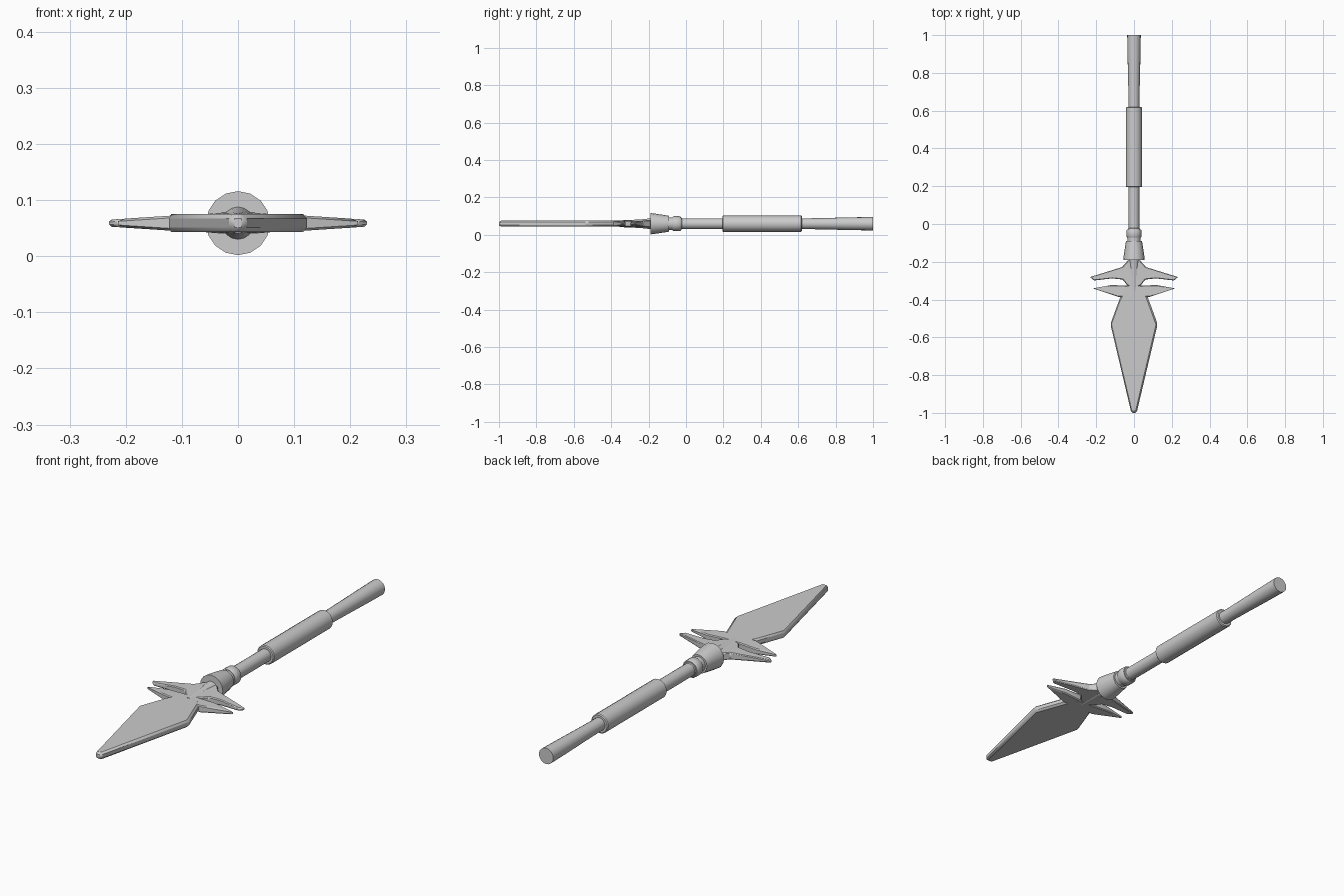
import bpy, bmesh
from math import cos, sin, pi

if "Cube" in bpy.data.objects:
    bpy.data.objects.remove(bpy.data.objects["Cube"])

ZC = 0.059  # height of the spear's long axis


def finish(name, bm, angle=0.6):
    bmesh.ops.recalc_face_normals(bm, faces=bm.faces)
    me = bpy.data.meshes.new(name)
    bm.to_mesh(me)
    bm.free()
    ob = bpy.data.objects.new(name, me)
    bpy.context.collection.objects.link(ob)
    bpy.ops.object.select_all(action='DESELECT')
    ob.select_set(True)
    bpy.context.view_layer.objects.active = ob
    bpy.ops.object.shade_smooth_by_angle(angle=angle)
    return ob


def lathe(name, profile, sides=16):
    """Turn (y, radius) pairs around the long axis, capped at both ends."""
    bm = bmesh.new()
    rings = [[bm.verts.new((r * cos(2 * pi * i / sides), y, ZC + r * sin(2 * pi * i / sides)))
              for i in range(sides)] for y, r in profile]
    for a, b in zip(rings, rings[1:]):
        for i in range(sides):
            j = (i + 1) % sides
            bm.faces.new((a[i], a[j], b[j], b[i]))
    bm.faces.new(rings[0])
    bm.faces.new(rings[-1])
    return finish(name, bm)


def plate(name, outline, bevel):
    """Flat slab from (x, y, half thickness) points, with chamfered rims."""
    bm = bmesh.new()
    top = [bm.verts.new((x, y, ZC + h)) for x, y, h in outline]
    bot = [bm.verts.new((x, y, ZC - h)) for x, y, h in outline]
    n = len(outline)
    for i in range(n):
        j = (i + 1) % n
        bm.faces.new((top[i], top[j], bot[j], bot[i]))
    caps = [bm.faces.new(top), bm.faces.new(bot)]
    bmesh.ops.triangulate(bm, faces=caps)
    ob = finish(name, bm, 0.3)
    mod = ob.modifiers.new("rim", 'BEVEL')
    mod.width = bevel
    mod.segments = 1
    mod.limit_method = 'ANGLE'
    return ob


# Handle: shaft with flared butt, grip sleeve, collar and socket
lathe("shaft", [(-0.10, 0.029), (0.66, 0.029), (0.76, 0.031), (0.88, 0.034), (1.0, 0.036)])
lathe("grip", [(0.195, 0.039), (0.199, 0.043), (0.616, 0.043), (0.62, 0.039)])
lathe("collar", [(-0.072, 0.036), (-0.066, 0.040), (-0.034, 0.040), (-0.028, 0.036)])
lathe("neck", [(-0.095, 0.034), (-0.06, 0.034), (-0.025, 0.032), (-0.02, 0.028)])
lathe("socket", [(-0.19, 0.057), (-0.165, 0.054), (-0.10, 0.044), (-0.09, 0.042)])
lathe("tang", [(-0.355, 0.018), (-0.30, 0.020), (-0.24, 0.023), (-0.18, 0.030)])

# Blade: long leaf with a blunt tip
T = 0.016
half = [(0.014, -1.0), (0.125, -0.53), (0.073, -0.388), (0.04, -0.325)]
plate("blade", [(x, y, T) for x, y in half] + [(-x, y, T) for x, y in reversed(half)], 0.008)

# Barbs at the root of the blade, then swept guard wings, on both sides
barb = [(0.0, -0.385, T), (0.08, -0.387, T), (0.218, -0.341, 0.007),
        (0.12, -0.323, 0.013), (0.04, -0.326, T), (0.0, -0.33, T)]
wing = [(0.0, -0.19, 0.019), (0.03, -0.19, 0.019), (0.063, -0.228, 0.016), (0.233, -0.281, 0.006),
        (0.213, -0.299, 0.007), (0.115, -0.288, 0.013), (0.06, -0.294, 0.015),
        (0.036, -0.325, 0.016), (0.0, -0.34, 0.016)]
for side, s in (("right", 1), ("left", -1)):
    plate("barb_" + side, [(s * x, y, h) for x, y, h in barb], 0.004)
    plate("guard_wing_" + side, [(s * x, y, h) for x, y, h in wing], 0.004)
